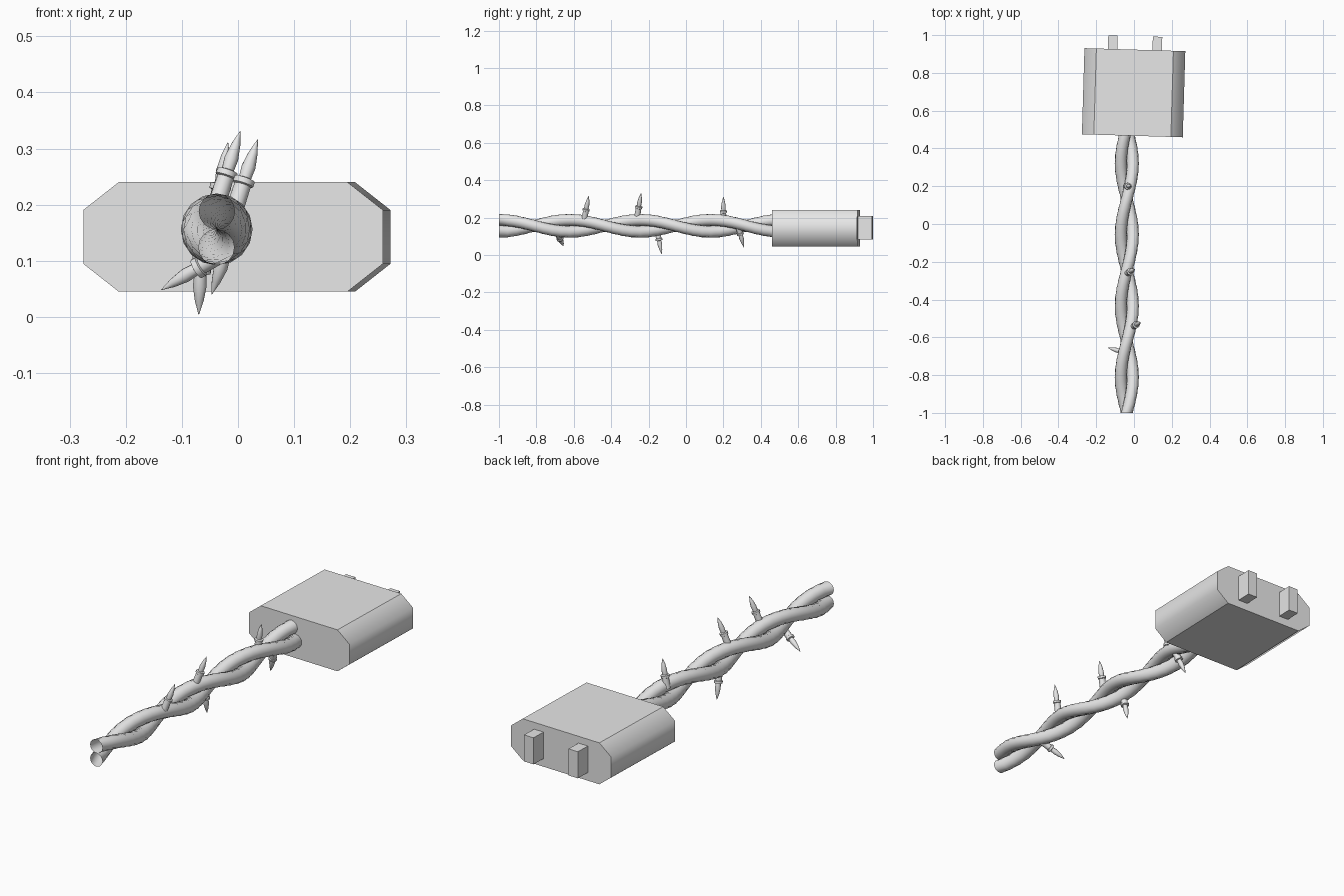
import bpy, bmesh, math
from mathutils import Vector, Matrix

if "Cube" in bpy.data.objects:
    bpy.data.objects.remove(bpy.data.objects["Cube"], do_unlink=True)

grey = bpy.data.materials.new("plain grey")
grey.use_nodes = True
colour = (0.8, 0.8, 0.8, 1)
grey.diffuse_color = colour
grey.node_tree.nodes["Principled BSDF"].inputs["Base Color"].default_value = colour


def finish(name, bm, smooth_angle=None):
    bmesh.ops.recalc_face_normals(bm, faces=bm.faces)
    mesh = bpy.data.meshes.new(name)
    bm.to_mesh(mesh)
    bm.free()
    mesh.materials.append(grey)
    obj = bpy.data.objects.new(name, mesh)
    bpy.context.collection.objects.link(obj)
    if smooth_angle:
        bpy.ops.object.select_all(action="DESELECT")
        obj.select_set(True)
        bpy.context.view_layer.objects.active = obj
        bpy.ops.object.shade_smooth_by_angle(angle=math.radians(smooth_angle))
    return obj


def bridge(bm, rings):
    for a, b in zip(rings, rings[1:]):
        for i in range(len(a)):
            j = (i + 1) % len(a)
            bm.faces.new((a[i], a[j], b[j], b[i]))


# Plug frame: slightly turned about the vertical
plug = Matrix.Translation((-0.002, 0.695, 0.1425)) @ Matrix.Rotation(math.radians(-1.7), 4, "Z")

# Plug body: chamfered block, rounded only across the side edges
half_w, flat_w, half_h, flat_h, half_l = 0.267, 0.204, 0.0975, 0.048, 0.228
corner = [(half_w, flat_h), (flat_w, half_h)]
profile = corner + [(-x, z) for x, z in reversed(corner)]
profile += [(-x, -z) for x, z in profile]
bm = bmesh.new()
ends = [[bm.verts.new((x, y, z)) for x, z in profile] for y in (-half_l, half_l)]
bridge(bm, ends)
for ring in ends:
    bm.faces.new(ring)
for f in bm.faces:
    f.smooth = True
for e in bm.edges:
    a, b = e.verts
    along = abs(a.co.y - b.co.y) > half_l
    e.smooth = along and abs(a.co.x) > flat_w + 0.01
bm.transform(plug)
finish("plug_body", bm)

# Prongs
for name, x in (("right_prong", -0.118), ("left_prong", 0.118)):
    bm = bmesh.new()
    bmesh.ops.create_cube(bm, size=1)
    bm.transform(plug @ Matrix.Translation((x, 0.25, 0.003)) @ Matrix.Diagonal((0.05, 0.1, 0.125, 1)))
    finish(name, bm)

# Twisted strands: circles swept in a screw, open at the ends
AXIS_X, AXIS_Z, R = -0.038, 0.156, 0.032
PITCH, STEPS, SIDES = 0.755, 16, 16
for name, phase in (("upper_strand", 0), ("lower_strand", math.pi)):
    bm = bmesh.new()
    rings = []
    for k in range(2 * STEPS + 1):
        turn = phase + math.tau * k / STEPS
        y = -1 + PITCH * k / STEPS
        cx, cz = AXIS_X + R * math.sin(turn), AXIS_Z + R * math.cos(turn)
        rings.append([bm.verts.new((cx + R * math.sin(turn + math.tau * s / SIDES), y,
                                    cz + R * math.cos(turn + math.tau * s / SIDES)))
                      for s in range(SIDES)])
    bridge(bm, rings)
    finish(name, bm, 50)

# Thorns: lathed stem, collar and point, as (radius, distance back from the tip)
thorn_profile = [(0.016, 0.135), (0.015, 0.087), (0.019, 0.085), (0.019, 0.075),
                 (0.011, 0.073), (0.0125, 0.052), (0.008, 0.025), (0.0005, 0)]


def thorn(name, tip, base):
    tip, base = Vector(tip), Vector(base)
    turn = (tip - base).to_track_quat("Z", "Y").to_matrix().to_4x4()
    bm = bmesh.new()
    rings = [[bm.verts.new((r * math.cos(math.tau * s / 12), r * math.sin(math.tau * s / 12), -d))
              for s in range(12)] for r, d in thorn_profile]
    bridge(bm, rings)
    bm.faces.new(rings[0])
    bm.faces.new(rings[-1])
    bm.transform(Matrix.Translation(tip) @ turn)
    finish(name, bm, 35)


thorns = {
    "front_upper_thorn": ((0.035, -0.52, 0.316), (0.0, -0.54, 0.21)),
    "middle_upper_thorn": ((0.004, -0.24, 0.331), (-0.035, -0.26, 0.21)),
    "back_upper_thorn": ((-0.018, 0.2, 0.311), (-0.035, 0.2, 0.21)),
    "front_lower_thorn": ((-0.137, -0.655, 0.048), (-0.05, -0.68, 0.1)),
    "middle_lower_thorn": ((-0.07, -0.13, 0.004), (-0.066, -0.15, 0.11)),
    "back_lower_thorn": ((-0.047, 0.31, 0.04), (-0.02, 0.288, 0.12)),
}
for name, (tip, base) in thorns.items():
    thorn(name, tip, base)
